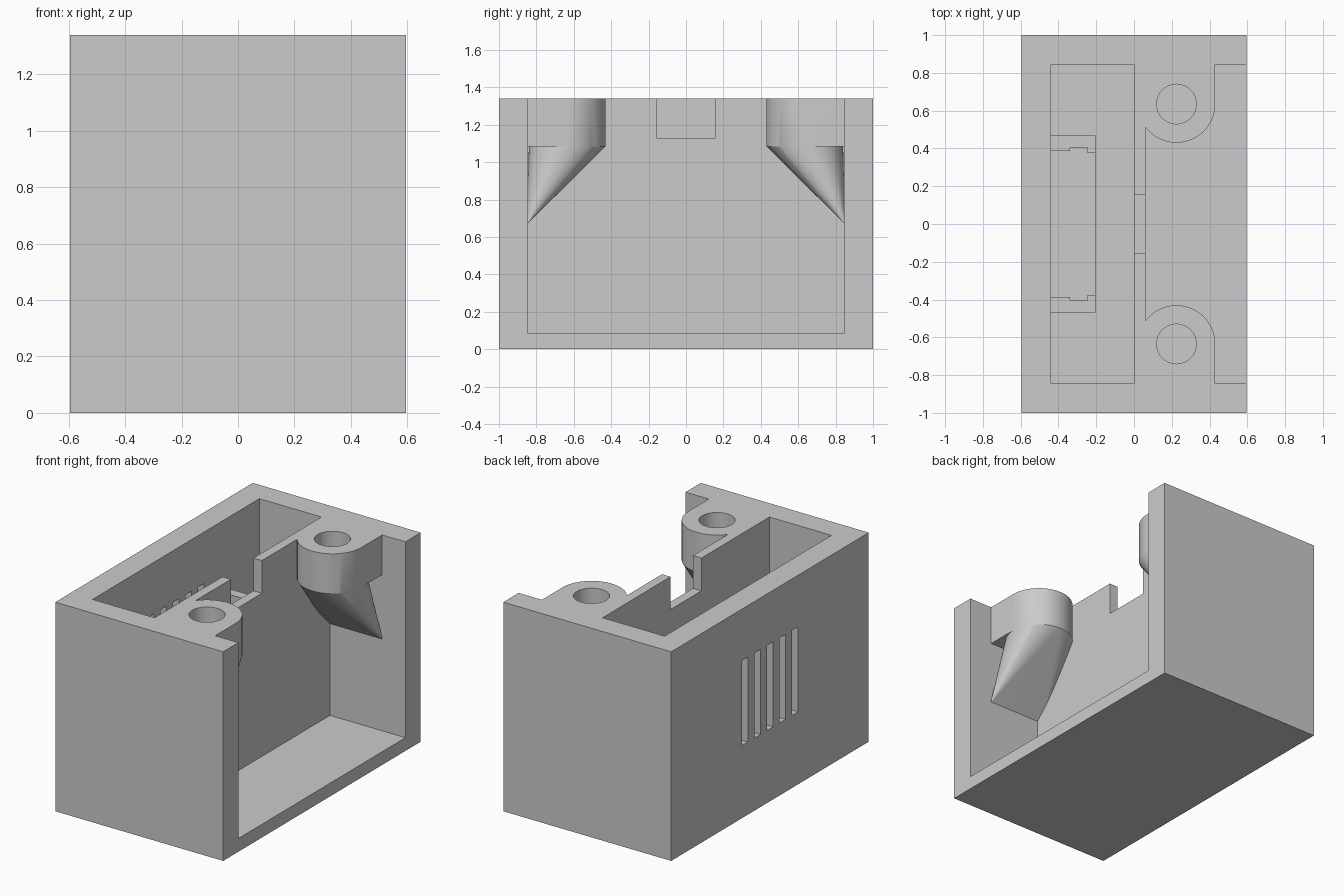
import bpy, bmesh, math
from mathutils import Vector

if "Cube" in bpy.data.objects:
    bpy.data.objects.remove(bpy.data.objects["Cube"], do_unlink=True)

grey = bpy.data.materials.new("light_grey")
grey.use_nodes = True
grey.diffuse_color = (0.6, 0.6, 0.6, 1)
grey.node_tree.nodes["Principled BSDF"].inputs["Base Color"].default_value = (0.6, 0.6, 0.6, 1)

TOP, FLOOR, INNER = 1.34, 0.085, 0.845
BOSS_X, BOSS_Y, BOSS_R, BOSS_Z = 0.225, 0.635, 0.205, 1.085
SEG = 64


def finish(bm, name):
    bmesh.ops.recalc_face_normals(bm, faces=bm.faces)
    mesh = bpy.data.meshes.new(name)
    bm.to_mesh(mesh)
    bm.free()
    mesh.materials.append(grey)
    ob = bpy.data.objects.new(name, mesh)
    bpy.context.collection.objects.link(ob)
    return ob


def prism(name, outline, z0, z1):
    bm = bmesh.new()
    face = bm.faces.new([bm.verts.new((x, y, z0)) for x, y in outline])
    top = bmesh.ops.extrude_face_region(bm, geom=[face])["geom"]
    bmesh.ops.translate(bm, vec=(0, 0, z1 - z0),
                        verts=[v for v in top if isinstance(v, bmesh.types.BMVert)])
    return finish(bm, name)


def box(name, x0, x1, y0, y1, z0, z1):
    return prism(name, [(x0, y0), (x1, y0), (x1, y1), (x0, y1)], z0, z1)


def arc(cx, cy, r, start, steps):
    angles = [start + 2 * math.pi * i / SEG for i in range(steps)]
    return [(cx + r * math.cos(a), cy + r * math.sin(a)) for a in angles]


def combine(target, other, operation):
    mod = target.modifiers.new("join", "BOOLEAN")
    mod.operation, mod.solver, mod.object = operation, "EXACT", other
    bpy.context.view_layer.objects.active = target
    bpy.ops.object.modifier_apply(modifier=mod.name)
    bpy.data.objects.remove(other, do_unlink=True)


# Housing with a closed compartment, an open bay and a notched divider
housing = box("housing", -0.595, 0.595, -1, 1, 0, TOP)
combine(housing, box("compartment", -0.44, 0, -INNER, INNER, FLOOR, 1.5), "DIFFERENCE")
combine(housing, box("open_bay", 0.06, 0.7, -INNER, INNER, FLOOR, 1.5), "DIFFERENCE")
combine(housing, box("notch", -0.05, 0.1, -0.157, 0.157, 1.13, 1.5), "DIFFERENCE")

# Vent slots through the back wall of the compartment
for i in range(-2, 3):
    y = i * 0.127
    combine(housing, box("vent", -0.7, -0.4, y - 0.031, y + 0.031, 0.465, 1.01), "DIFFERENCE")

# Screw bosses with tapered supports running down to the side walls
for side in (-1, 1):
    left, right = BOSS_X - BOSS_R, BOSS_X + BOSS_R
    outline = arc(BOSS_X, BOSS_Y, BOSS_R, math.pi, SEG // 2 + 1) + [(right, 0.9), (left, 0.9)]
    combine(housing, prism("boss", [(x, side * y) for x, y in outline], BOSS_Z, TOP), "UNION")

    bm = bmesh.new()
    for x, y in arc(BOSS_X, BOSS_Y, BOSS_R, math.pi, SEG):
        bm.verts.new((x, side * y, BOSS_Z))
    for x in (left, right):
        bm.verts.new(Vector((x, side * 0.85, 0.668)))
    bmesh.ops.convex_hull(bm, input=bm.verts)
    combine(housing, finish(bm, "support"), "UNION")

    hole = arc(BOSS_X, side * BOSS_Y, 0.105, 0, SEG)
    combine(housing, prism("screw_hole", hole, 1.03, 1.5), "DIFFERENCE")

# Board holder: two grooved posts on a sill behind the vents
holder = box("board_holder", -0.45, -0.205, -0.468, 0.468, FLOOR - 0.01, 0.92)
combine(holder, box("gap", -0.5, -0.1, -0.376, 0.376, 0.4, 1), "DIFFERENCE")
combine(holder, box("rear_gap", -0.5, -0.33, -0.386, 0.386, 0.4, 1), "DIFFERENCE")
combine(holder, box("board_slot", -0.34, -0.245, -0.405, 0.405, 0.4, 1), "DIFFERENCE")

# Smooth the round parts, keep every corner crisp
for ob in (housing, holder):
    bpy.ops.object.select_all(action="DESELECT")
    ob.select_set(True)
    bpy.context.view_layer.objects.active = ob
    bpy.ops.object.shade_smooth_by_angle(angle=math.radians(25))
